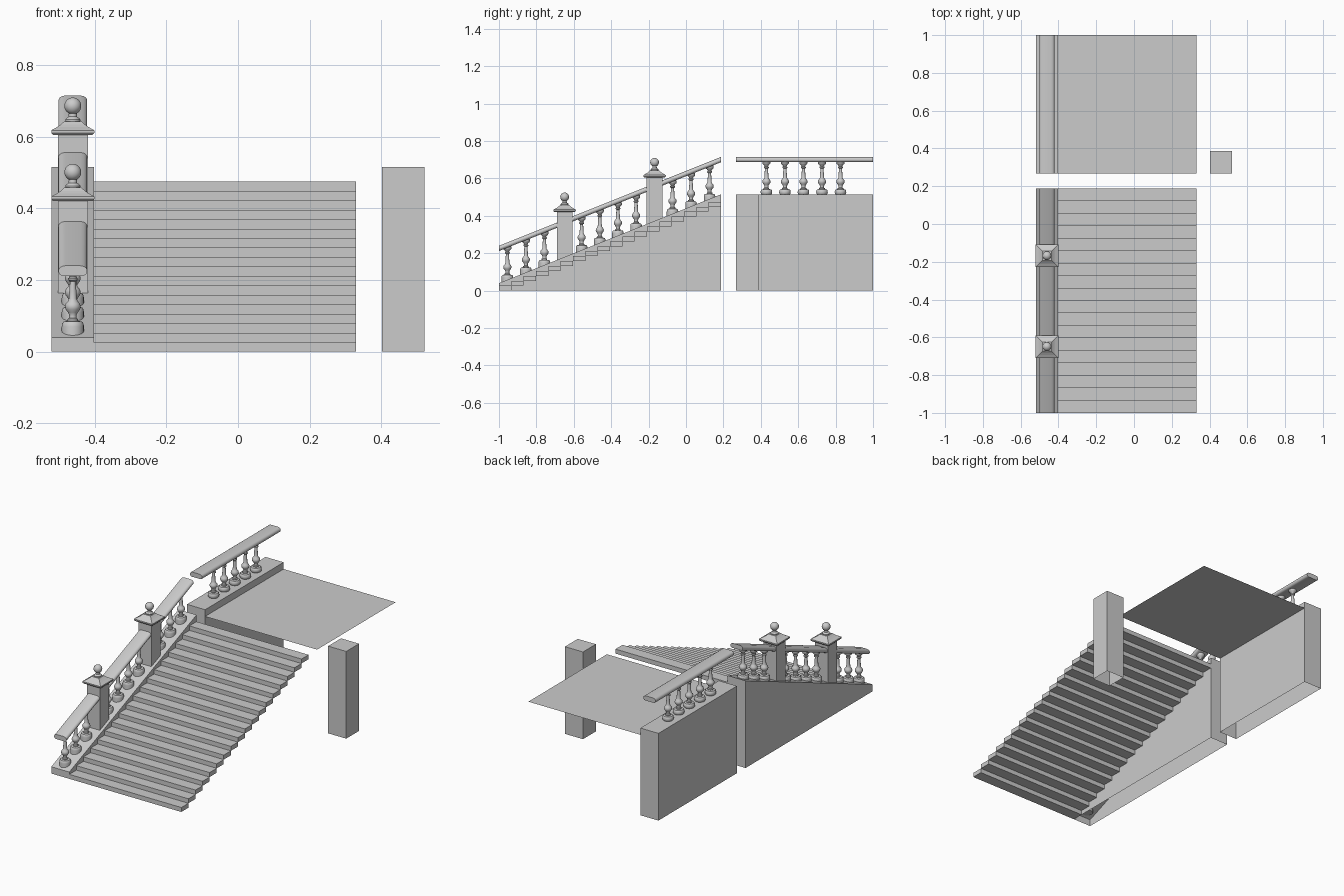
import bpy, bmesh, math

if "Cube" in bpy.data.objects:
    bpy.data.objects.remove(bpy.data.objects["Cube"])

CX = -0.461            # centre line of the balustrade
HALF = 0.059           # half width of the side walls
Y0, Y1 = -1.0, 0.187   # flight start and end
SLOPE = 0.475 / (Y1 - Y0)


def slope_z(y):
    return 0.04 + (y - Y0) * SLOPE


def make(name, bm, smooth=None):
    bmesh.ops.recalc_face_normals(bm, faces=bm.faces)
    me = bpy.data.meshes.new(name)
    bm.to_mesh(me)
    bm.free()
    ob = bpy.data.objects.new(name, me)
    bpy.context.collection.objects.link(ob)
    if smooth:
        bpy.ops.object.select_all(action='DESELECT')
        ob.select_set(True)
        bpy.context.view_layer.objects.active = ob
        bpy.ops.object.shade_smooth_by_angle(angle=math.radians(smooth))
    return ob


def loft(bm, rings, caps=(True, True)):
    loops = [[bm.verts.new(p) for p in r] for r in rings]
    n = len(loops[0])
    for a, b in zip(loops, loops[1:]):
        for i in range(n):
            j = (i + 1) % n
            bm.faces.new((a[i], a[j], b[j], b[i]))
    if caps[0]:
        bm.faces.new(loops[0][::-1])
    if caps[1]:
        bm.faces.new(loops[-1])


def rect(x0, x1, y0, y1, zf):
    return [(x, y, zf(y)) for x, y in ((x0, y0), (x1, y0), (x1, y1), (x0, y1))]


def wall(name, cx, y0, y1, top):
    # walls are open underneath
    bm = bmesh.new()
    a = (cx - HALF, cx + HALF, y0, y1)
    loft(bm, [rect(*a, lambda y: 0), rect(*a, top)], (False, True))
    make(name, bm)


def turned(bm, profile, x, y, z, sides=20, square=False):
    n = 4 if square else sides
    k, off = (math.sqrt(2), math.pi / 4) if square else (1, 0)
    loft(bm, [[(x + r * k * math.cos(off + 2 * math.pi * i / n),
                y + r * k * math.sin(off + 2 * math.pi * i / n), z + h)
               for i in range(n)] for r, h in profile])


# side walls and the opposite pier
wall("stair_wall", CX, Y0, Y1, slope_z)
wall("landing_wall", CX, 0.267, 1.0, lambda y: 0.515)
wall("right_pier", -CX, 0.267, 0.387, lambda y: 0.515)

# steps
N = 18
d, h = (Y1 - Y0) / N, 0.475 / N
bm = bmesh.new()
for i in range(N):
    a = (CX + HALF, 0.33, Y0 + i * d, Y0 + (i + 1) * d)
    loft(bm, [rect(*a, lambda y: i * h), rect(*a, lambda y: (i + 1) * h)])
make("steps", bm)

# landing floor sheet
bm = bmesh.new()
bm.faces.new([bm.verts.new(p) for p in rect(CX + HALF, 0.33, 0.267, 1.0, lambda y: 0.475)])
make("landing_floor", bm)

# handrails
half = [(0.030, -0.028), (0.036, -0.025), (0.040, -0.018), (0.040, -0.012),
        (0.037, -0.006), (0.031, -0.002), (0.022, 0.0)]
section = half + [(-x, z) for x, z in reversed(half)]


def rail(name, y0, y1, top):
    bm = bmesh.new()
    loft(bm, [[(CX + x, y, top(y) + z) for x, z in section] for y in (y0, y1)])
    make(name, bm, 40)


NEWELS = (-0.649, -0.168)
stops = [Y0, NEWELS[0], NEWELS[1], Y1]
for i in range(3):
    s, e = stops[i] + (0.03 if i else 0), stops[i + 1] - (0.03 if i < 2 else 0)
    rail(f"stair_rail_{i + 1}", s, e, lambda y: slope_z(y) + 0.2)
rail("landing_rail", 0.267, 1.0, lambda y: 0.715)

# balusters
BALUSTER = [(0.027, 0), (0.030, 0.004), (0.031, 0.012), (0.030, 0.020), (0.026, 0.026),
            (0.015, 0.028), (0.015, 0.033), (0.011, 0.036), (0.010, 0.044), (0.014, 0.052),
            (0.020, 0.060), (0.022, 0.068), (0.020, 0.076), (0.014, 0.083), (0.011, 0.090),
            (0.010, 0.110), (0.008, 0.138), (0.013, 0.142), (0.013, 0.147), (0.009, 0.150),
            (0.013, 0.157), (0.020, 0.163), (0.022, 0.169), (0.022, 0.178)]
stair_y = [-0.955, -0.856, -0.757, -0.558, -0.461, -0.364, -0.267, -0.072, 0.027, 0.126]
land_y = [0.430 + 0.099 * i for i in range(5)]
for name, ys, top in (("stair_baluster", stair_y, slope_z),
                      ("landing_baluster", land_y, lambda y: 0.515)):
    for i, y in enumerate(ys):
        bm = bmesh.new()
        prof = list(BALUSTER)
        if name == "stair_baluster":   # base sinks into the slope
            prof = [(0.031, -0.014)] + prof[2:]
        turned(bm, prof, CX, y, top(y))
        make(f"{name}_{i + 1}", bm, 40)

# newel posts: shaft, flared cap, neck and ball
CAP = [(0.042, 0), (0.055, 0), (0.060, 0.006), (0.060, 0.013), (0.055, 0.016),
       (0.044, 0.022), (0.034, 0.029), (0.024, 0.038)]
NECK = [(0.020, 0.030), (0.021, 0.043), (0.018, 0.047), (0.012, 0.051), (0.011, 0.062)]
for i, y in enumerate(NEWELS):
    z = 0.420 + 0.185 * i
    bm = bmesh.new()
    base = slope_z(y - 0.042) - z - 0.005
    turned(bm, [(0.042, base), (0.042, 0.002)], CX, y, z, square=True)
    make(f"newel_shaft_{i + 1}", bm)
    bm = bmesh.new()
    turned(bm, CAP, CX, y, z, square=True)
    make(f"newel_cap_{i + 1}", bm)
    bm = bmesh.new()
    turned(bm, NECK, CX, y, z)
    ball = [(0.0235 * math.sin(t), 0.081 - 0.0235 * math.cos(t))
            for t in [math.pi * (k + 0.15) / 12.3 for k in range(13)]]
    turned(bm, ball, CX, y, z, 24)
    make(f"newel_finial_{i + 1}", bm, 40)
